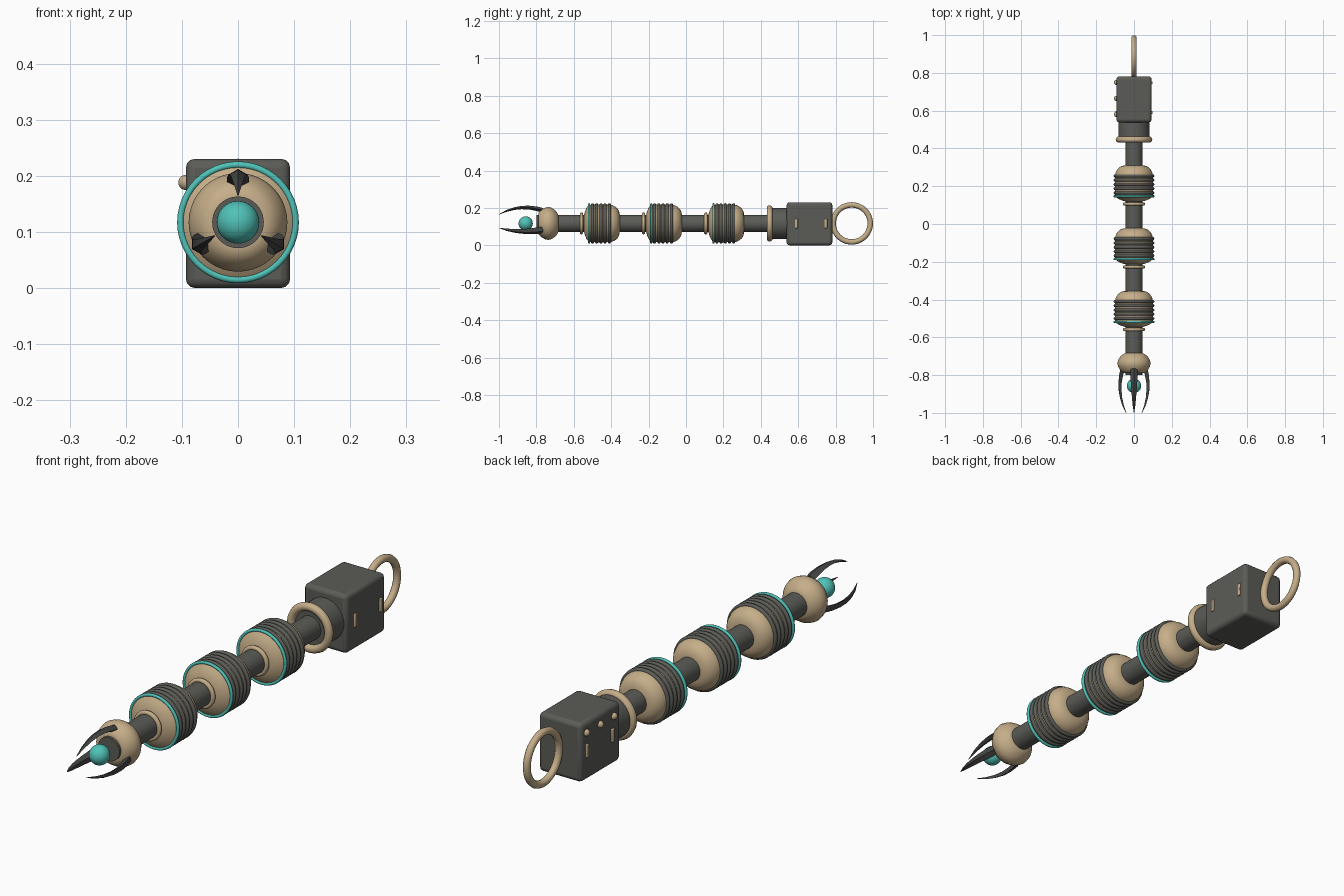
import bpy, bmesh, math
from mathutils import Vector

cube = bpy.data.objects.get("Cube")
if cube:
    bpy.data.objects.remove(cube, do_unlink=True)

AXIS = 0.117  # height of the long axis


def material(name, rgb):
    m = bpy.data.materials.new(name)
    m.use_nodes = True
    m.diffuse_color = (*rgb, 1)
    node = next(n for n in m.node_tree.nodes if n.type == 'BSDF_PRINCIPLED')
    node.inputs["Base Color"].default_value = (*rgb, 1)
    node.inputs["Roughness"].default_value = 0.6
    return m


GOLD = material("pale gold", (0.56, 0.42, 0.25))
IRON = material("dark iron", (0.105, 0.108, 0.095))
CLAW = material("blackened iron", (0.06, 0.064, 0.06))
TEAL = material("teal", (0.08, 0.54, 0.48))


def finish(ob, name, mat, angle=40):
    ob.name = name
    ob.data.materials.clear()
    ob.data.materials.append(mat)
    bpy.ops.object.select_all(action='DESELECT')
    ob.select_set(True)
    bpy.context.view_layer.objects.active = ob
    if angle:
        bpy.ops.object.shade_smooth_by_angle(angle=math.radians(angle))
    return ob


def skin(name, rings, mat, angle=40):
    """Bridge a list of equal rings of points and cap both ends."""
    bm = bmesh.new()
    rows = [[bm.verts.new(p) for p in ring] for ring in rings]
    n = len(rows[0])
    for a, b in zip(rows, rows[1:]):
        for i in range(n):
            j = (i + 1) % n
            bm.faces.new((a[i], a[j], b[j], b[i]))
    bm.faces.new(rows[0])
    bm.faces.new(rows[-1])
    bmesh.ops.recalc_face_normals(bm, faces=bm.faces)
    mesh = bpy.data.meshes.new(name)
    bm.to_mesh(mesh)
    bm.free()
    ob = bpy.data.objects.new(name, mesh)
    bpy.context.collection.objects.link(ob)
    return finish(ob, name, mat, angle)


def lathe(name, profile, mat, offset=0, sides=40):
    """Turn (y, radius) pairs around the long axis."""
    turns = [math.tau * i / sides for i in range(sides)]
    return skin(name, [[(r * math.cos(a), y + offset, AXIS + r * math.sin(a)) for a in turns]
                       for y, r in profile], mat)


def ring(name, y, major, minor, mat, rotation=(math.pi / 2, 0, 0)):
    bpy.ops.mesh.primitive_torus_add(location=(0, y, AXIS), rotation=rotation, major_radius=major,
                                     minor_radius=minor, major_segments=48, minor_segments=10)
    return finish(bpy.context.object, name, mat, 60)


def block(name, location, size, bevel, mat):
    bpy.ops.mesh.primitive_cube_add(size=1, location=location)
    ob = bpy.context.object
    ob.scale = size
    bpy.ops.object.transform_apply(location=False, rotation=False, scale=True)
    mod = ob.modifiers.new("rounded edges", 'BEVEL')
    mod.width, mod.segments = bevel, 3
    return finish(ob, name, mat)


def ball(name, location, radius, mat, scale=(1, 1, 1)):
    bpy.ops.mesh.primitive_uv_sphere_add(segments=32, ring_count=16, radius=radius, location=location)
    bpy.context.object.scale = scale
    return finish(bpy.context.object, name, mat, 60)


# Shaft and the collar in front of the handle block
lathe("shaft", [(-0.80, 0.046), (0.5, 0.046)], IRON)
lathe("handle_collar", [(0.447, 0.082), (0.56, 0.082)], IRON)
ring("collar_ring", 0.447, 0.081, 0.016, GOLD)

# Three ribbed beads
bead = [(-0.1, 0.046), (-0.095, 0.064), (-0.087, 0.083), (-0.075, 0.099), (-0.03, 0.101),
        (0.03, 0.1), (0.05, 0.098), (0.065, 0.091), (0.078, 0.08), (0.087, 0.066), (0.091, 0.046)]
for n, y in enumerate((-0.445, -0.113, 0.22), 1):
    lathe(f"bead_{n}", bead, GOLD, y)
    for k in range(5):
        ring(f"bead_{n}_rib_{k + 1}", y - 0.055 + 0.0225 * k, 0.0995, 0.0085, IRON)
    ring(f"bead_{n}_teal_band", y - 0.073, 0.1025, 0.006, TEAL)
    ring(f"bead_{n}_front_ring", y - 0.114, 0.05, 0.009, GOLD)

# Claw socket and orb
lathe("claw_socket", [(-0.683, 0.046), (-0.69, 0.06), (-0.705, 0.075), (-0.72, 0.084), (-0.737, 0.088),
                      (-0.755, 0.084), (-0.775, 0.072), (-0.788, 0.058), (-0.79, 0.046)], GOLD)
ball("orb", (0, -0.857, AXIS), 0.038, TEAL)

# Three curved claws: (y, distance from axis, half width, half thickness)
path = [(-0.765, 0.07, 0.019, 0.013), (-0.80, 0.079, 0.02, 0.012), (-0.84, 0.085, 0.017, 0.010),
        (-0.88, 0.085, 0.014, 0.009), (-0.92, 0.079, 0.011, 0.007), (-0.96, 0.067, 0.007, 0.005),
        (-1.0, 0.048, 0.001, 0.001)]
for n in range(3):
    a = math.pi / 2 + n * math.tau / 3
    out = Vector((math.cos(a), 0, math.sin(a)))
    side = Vector((-math.sin(a), 0, math.cos(a)))
    rings = []
    for y, r, w, t in path:
        c = Vector((0, y, AXIS)) + out * r
        rings.append([c + out * t, c + side * w, c - out * t, c - side * w])
    skin(f"claw_{n + 1}", rings, CLAW, 30)

# Handle block with its fittings and hanging ring
block("handle_block", (0, 0.66, 0.115), (0.186, 0.244, 0.23), 0.016, IRON)
for name, sx in (("left", 1), ("right", -1)):
    for k, y in enumerate((0.59, 0.748), 1):
        block(f"{name}_slot_{k}", (sx * 0.093, y, 0.117), (0.012, 0.015, 0.052), 0.003, GOLD)
for k, y in enumerate((0.58, 0.665, 0.75), 1):
    ball(f"button_{k}", (-0.093, y, 0.188), 0.0135, GOLD)
ring("hanging_ring", 0.886, 0.099, 0.0145, GOLD, (0, math.pi / 2, 0))
